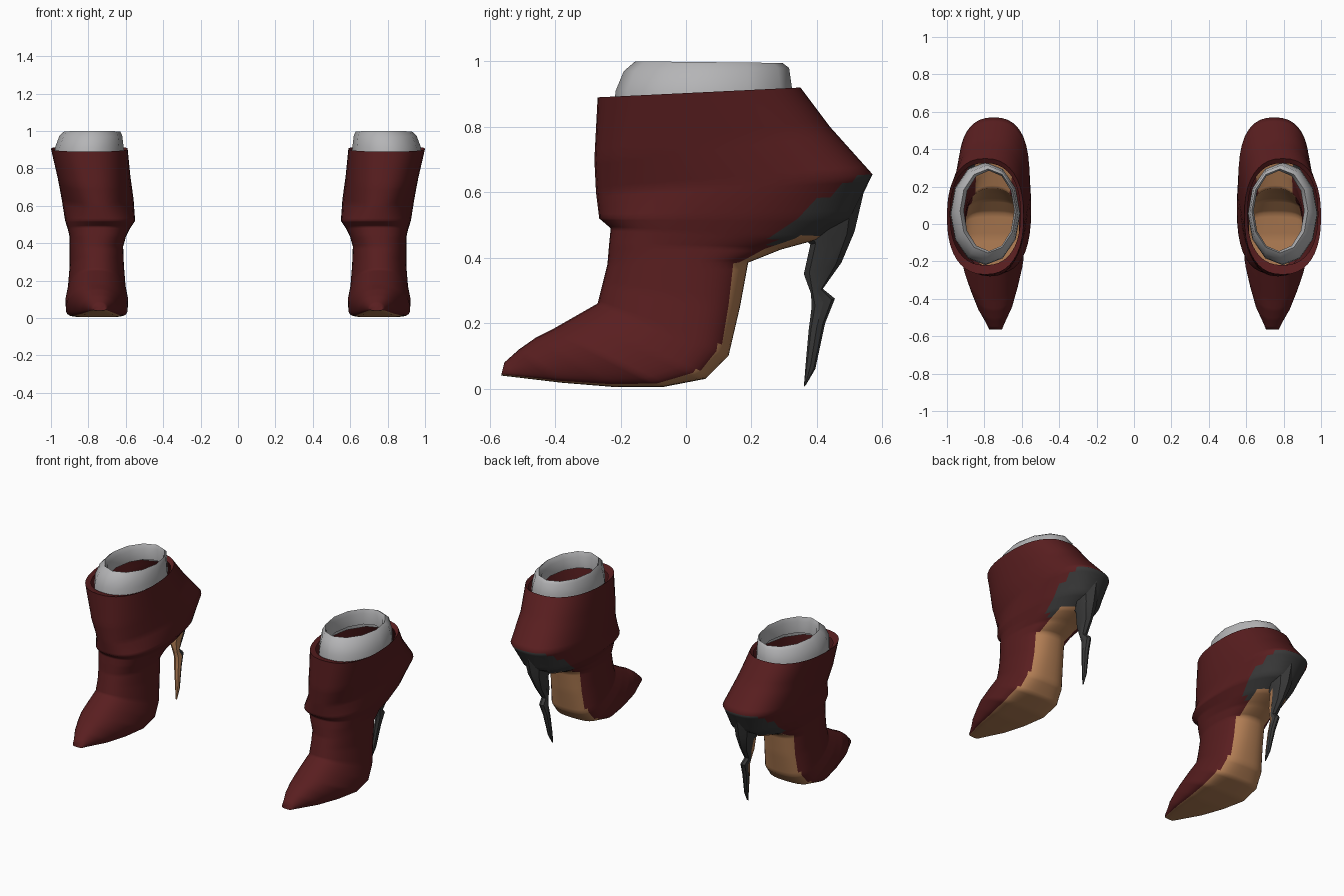
import bpy
import bmesh
import math

cube = bpy.data.objects.get("Cube")
if cube:
    bpy.data.objects.remove(cube, do_unlink=True)


def make_material(name, colour):
    mat = bpy.data.materials.new(name)
    mat.use_nodes = True
    mat.diffuse_color = (*colour, 1)
    shader = mat.node_tree.nodes["Principled BSDF"]
    shader.inputs["Base Color"].default_value = (*colour, 1)
    shader.inputs["Roughness"].default_value = 0.8
    return mat


red = make_material("dark red leather", (0.10, 0.013, 0.014))
tan = make_material("tan sole", (0.45, 0.21, 0.09))
charcoal = make_material("charcoal heel", (0.04, 0.04, 0.04))
grey = make_material("grey cuff", (0.46, 0.46, 0.47))


def power(value, exponent):
    return math.copysign(abs(value) ** exponent, value)


def ring_points(station, segments, exponent):
    """Oval between a front and a back point; bias moves the widest place backward."""
    front_y, front_z, back_y, back_z, centre, half, bias = station
    points = []
    for i in range(segments):
        angle = math.tau * i / segments
        along = power(math.cos(angle), exponent)
        across = power(math.sin(angle), exponent)
        along += bias * (1 - along * along)
        t = (along + 1) / 2
        points.append((centre + half * across,
                       front_y + (back_y - front_y) * t,
                       front_z + (back_z - front_z) * t))
    return points


def refine(stations, steps):
    """Insert evenly blended stations between the given ones."""
    result = []
    for a, b in zip(stations, stations[1:]):
        for s in range(steps):
            result.append([p + (q - p) * s / steps for p, q in zip(a, b)])
    result.append(stations[-1])
    return result


def loft(name, stations, side, materials, segments=24, exponent=1.0, steps=1,
         cap_start=False, cap_end=False, rule=None, sharp=50):
    bm = bmesh.new()
    rings = []
    for station in refine(stations, steps):
        rings.append([bm.verts.new((side * x, y, z))
                      for x, y, z in ring_points(station, segments, exponent)])
    for row, (a, b) in enumerate(zip(rings, rings[1:])):
        for i in range(segments):
            j = (i + 1) % segments
            face = bm.faces.new((a[i], a[j], b[j], b[i]))
            if rule:
                around = math.cos(math.tau * (i + 0.5) / segments)
                face.material_index = rule(
                    (row + 0.5) / steps, around, face.calc_center_median())
    if cap_start:
        bm.faces.new(rings[0])
    if cap_end:
        bm.faces.new(rings[-1])
    bmesh.ops.recalc_face_normals(bm, faces=bm.faces)
    mesh = bpy.data.meshes.new(name)
    bm.to_mesh(mesh)
    bm.free()
    for mat in materials:
        mesh.materials.append(mat)
    obj = bpy.data.objects.new(name, mesh)
    bpy.context.collection.objects.link(obj)
    bpy.ops.object.select_all(action="DESELECT")
    obj.select_set(True)
    bpy.context.view_layer.objects.active = obj
    bpy.ops.object.shade_smooth_by_angle(angle=math.radians(sharp))
    return obj


# Stations: front y, front z, back y, back z, centre x, half width, bias
# Boot shell from the lip, down the shaft and along the foot to the toe
boot = [
    (-.22, .88, .325, .90, .795, .188, 0),
    (-.27, .89, .35, .92, .795, .205, 0),
    (-.28, .70, .44, .80, .77, .195, .1),
    (-.275, .60, .57, .655, .75, .192, .18),
    (-.265, .52, .505, .52, .737, .187, -.1),
    (-.23, .49, .40, .455, .745, .165, -.15),
    (-.235, .44, .29, .425, .75, .15, -.1),
    (-.24, .38, .19, .385, .757, .143, .1),
    (-.255, .32, .165, .25, .755, .145, .2),
    (-.27, .26, .13, .10, .755, .155, .3),
    (-.34, .22, .06, .03, .755, .168, .4),
    (-.41, .18, -.07, .005, .755, .165, .5),
    (-.46, .155, -.22, .005, .75, .135, .5),
    (-.51, .12, -.38, .018, .745, .098, .5),
    (-.555, .08, -.565, .04, .74, .035, .4),
]

# Soft cuff rising out of the shaft and folding inside
cuff = [
    (-.22, .86, .33, .87, .795, .187, 0),
    (-.215, .91, .325, .91, .795, .184, 0),
    (-.19, .97, .315, .98, .787, .168, 0),
    (-.155, 1.0, .295, .995, .78, .15, 0),
    (-.145, .97, .285, .97, .775, .135, 0),
    (-.145, .90, .285, .90, .775, .135, 0),
]

# Crooked thin heel, leaning inward toward its tip
heel = [
    (.34, .48, .55, .63, .74, .075, -.2),
    (.38, .44, .515, .48, .735, .055, -.1),
    (.36, .35, .475, .385, .725, .032, 0),
    (.382, .29, .418, .305, .718, .022, 0),
    (.384, .25, .455, .275, .712, .022, 0),
    (.375, .18, .425, .20, .705, .02, 0),
    (.366, .08, .395, .06, .695, .013, 0),
    (.36, .005, .367, .012, .69, .005, 0),
]


def boot_colour(row, around, centre):
    """Sole runs along the back of the lower rings, heel counter sits behind it."""
    sole_edge = 0.83 if row < 7 else max(0.42, 0.74 - 0.12 * max(0, row - 8))
    if row > 4.8 and around > sole_edge:
        return 1
    counter_top = 0.46 + 0.7 * (centre.y - 0.25)
    if row > 3 and centre.y > 0.26 and centre.z < counter_top:
        return 2
    return 0


def heel_colour(row, around, centre):
    """One heel has a tan front face."""
    return 1 if around < -0.2 and row > 1 and centre.x < 0 else 0


for side, label in ((1, "left"), (-1, "right")):
    loft(label + "_boot", boot, side, [red, tan, charcoal], segments=40,
         exponent=0.85, steps=6, cap_end=True, rule=boot_colour, sharp=75)
    loft(label + "_cuff", cuff, side, [grey], segments=12)
    loft(label + "_heel", heel, side, [charcoal, tan], segments=8,
         cap_start=True, cap_end=True, rule=heel_colour, sharp=35)
